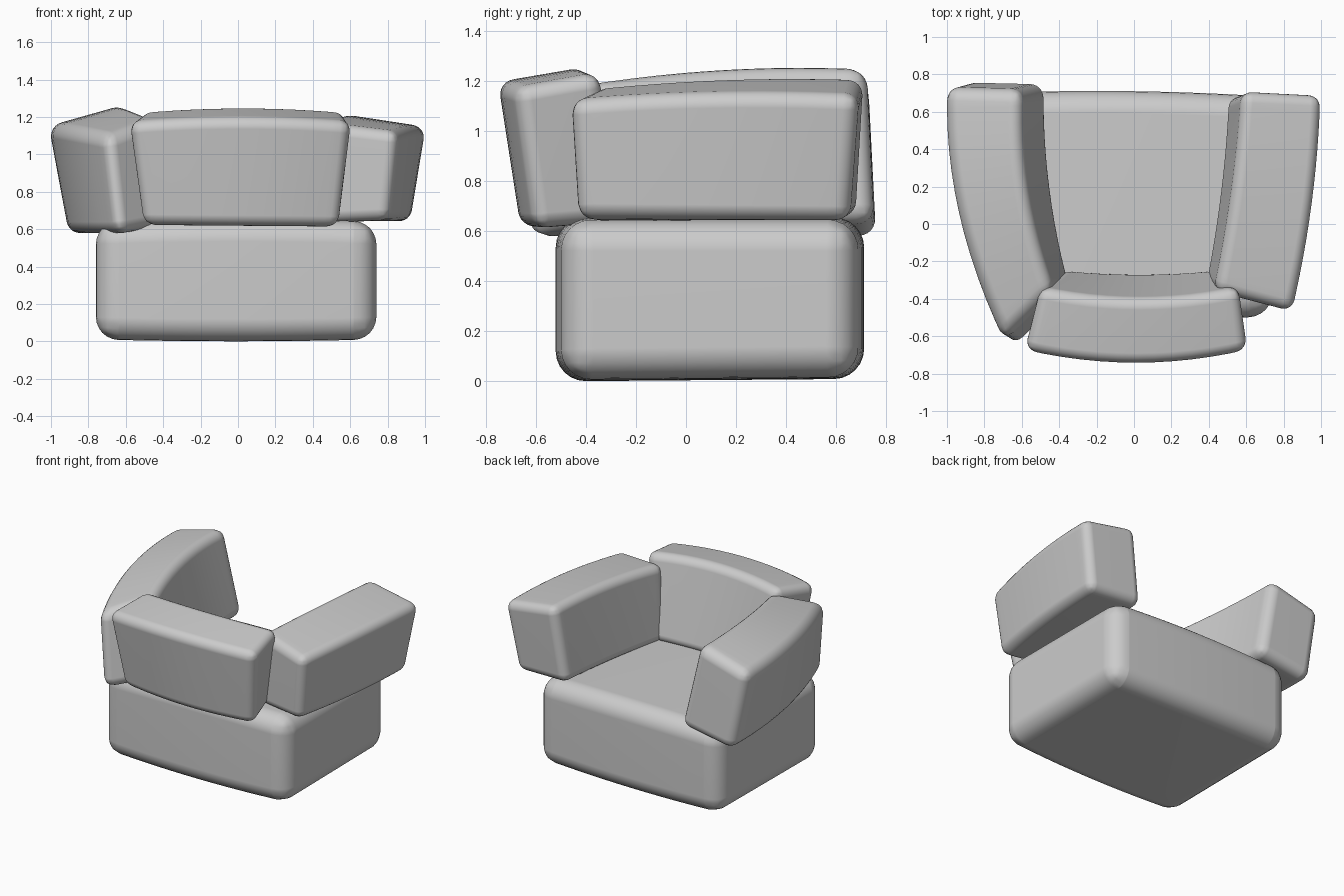
import bpy, bmesh
from mathutils import Vector

if "Cube" in bpy.data.objects:
    bpy.data.objects.remove(bpy.data.objects["Cube"])


def cushion(name, start, end, bows, radius, steps=12):
    """Loft a four-cornered section from start to end; each long edge bows by its own vector."""
    bm = bmesh.new()
    rings = []
    for i in range(steps + 1):
        t = i / steps
        swell = 4 * t * (1 - t)
        rings.append([bm.verts.new(Vector(a).lerp(Vector(b), t) + Vector(w) * swell)
                      for a, b, w in zip(start, end, bows)])
    for r, s in zip(rings, rings[1:]):
        for k in range(4):
            j = (k + 1) % 4
            bm.faces.new((r[k], r[j], s[j], s[k]))
    bm.faces.new(rings[0])
    bm.faces.new(rings[-1])
    bmesh.ops.recalc_face_normals(bm, faces=bm.faces)
    mesh = bpy.data.meshes.new(name)
    bm.to_mesh(mesh)
    bm.free()
    mesh.polygons.foreach_set("use_smooth", [True] * len(mesh.polygons))
    ob = bpy.data.objects.new(name, mesh)
    bpy.context.collection.objects.link(ob)
    # soft upholstered edges
    bev = ob.modifiers.new("Soft edges", "BEVEL")
    bev.width = radius
    bev.segments = 6
    bev.limit_method = 'ANGLE'
    bev.angle_limit = 0.7
    ob.modifiers.new("Even shading", "WEIGHTED_NORMAL")
    return ob


# Section corner order: outer bottom, outer top, inner top, inner bottom

# Seat block, lofted left to right
cushion("seat",
        [(-.76, -.50, .01), (-.76, -.50, .64), (-.76, .70, .64), (-.76, .70, .02)],
        [(.74, -.49, .01), (.74, -.49, .64), (.74, .68, .64), (.74, .68, .02)],
        [(0, -.025, -.01), (0, -.025, .015), (0, .02, .015), (0, .02, -.01)], .12)

# Backrest, leaning outward and curving around the sitter
cushion("backrest",
        [(-.52, -.60, .62), (-.59, -.68, 1.17), (-.51, -.34, 1.23), (-.38, -.24, .64)],
        [(.55, -.60, .61), (.61, -.68, 1.17), (.57, -.34, 1.23), (.44, -.24, .64)],
        [(0, -.06, 0), (0, -.07, .025), (0, -.06, .025), (0, -.02, 0)], .06)

# Left arm, larger and more strongly splayed
cushion("left_arm",
        [(-.64, -.66, .57), (-.70, -.62, 1.10), (-.43, -.36, 1.20), (-.33, -.36, .63)],
        [(-.90, .76, .57), (-1.01, .73, 1.15), (-.60, .72, 1.26), (-.47, .75, .64)],
        [(-.08, 0, 0), (-.09, 0, .02), (-.06, 0, .03), (-.04, 0, 0)], .07)

# Right arm
cushion("right_arm",
        [(.80, -.44, .65), (.85, -.47, 1.12), (.43, -.36, 1.17), (.38, -.33, .63)],
        [(.92, .65, .64), (1.005, .69, 1.14), (.58, .71, 1.21), (.50, .68, .66)],
        [(.03, 0, 0), (.03, 0, .02), (.02, 0, .02), (.02, 0, 0)], .06)
